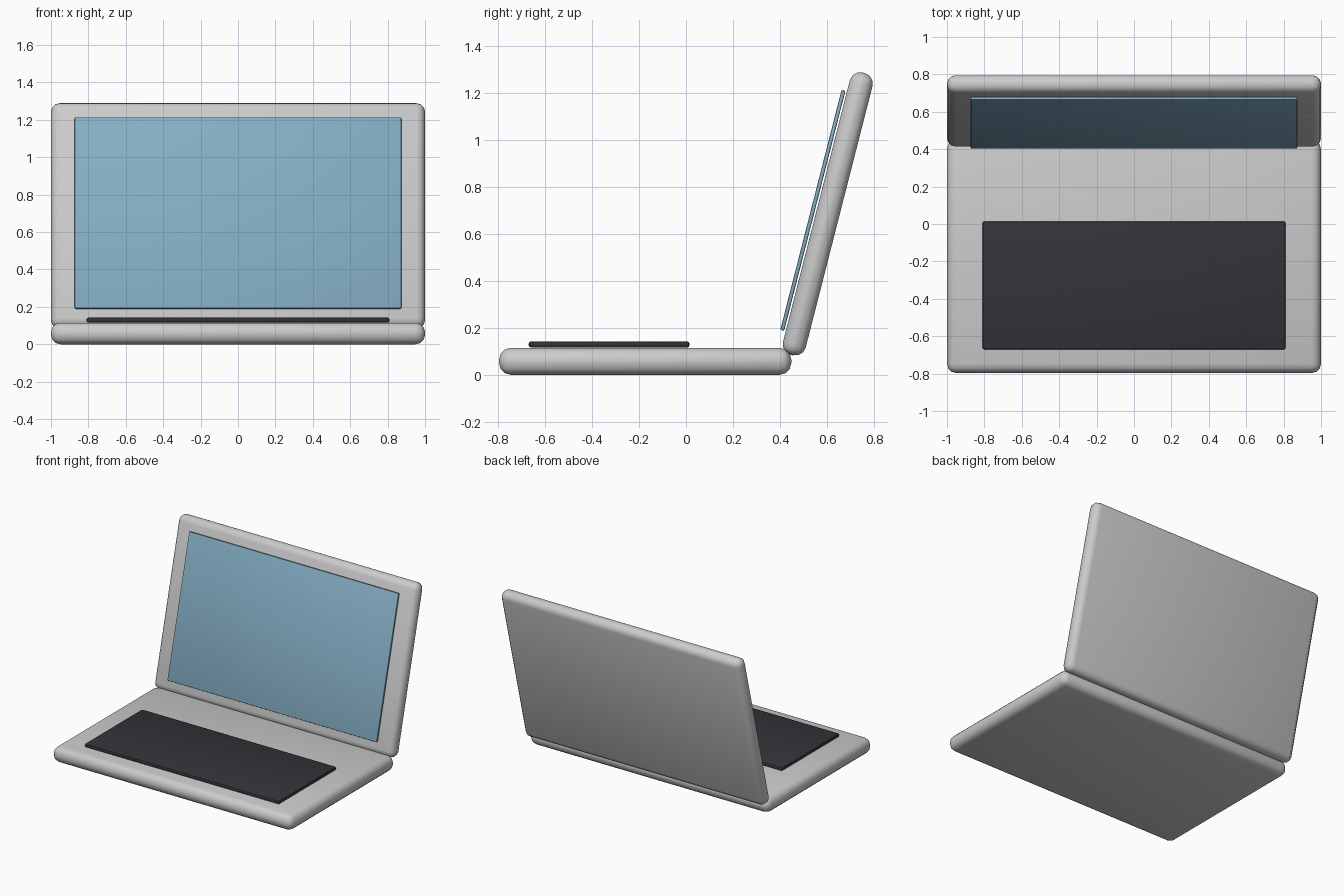
import bpy, math

if "Cube" in bpy.data.objects:
    bpy.data.objects.remove(bpy.data.objects["Cube"])

TILT = -0.25  # lid leans back about the x axis


def material(name, rgb):
    m = bpy.data.materials.new(name)
    m.diffuse_color = (*rgb, 1)
    m.use_nodes = True
    m.node_tree.nodes["Principled BSDF"].inputs["Base Color"].default_value = m.diffuse_color
    return m


def slab(name, size, loc, bevel, segments, tilt=0.0, mat=None):
    """Rounded box: cube with a bevel modifier, smooth shaded."""
    bpy.ops.mesh.primitive_cube_add(size=1, location=loc)
    ob = bpy.context.object
    ob.name = name
    ob.scale = size
    bpy.ops.object.transform_apply(location=False, rotation=False, scale=True)
    ob.rotation_euler.x = tilt
    b = ob.modifiers.new("rounding", 'BEVEL')
    b.width = bevel
    b.segments = segments
    bpy.ops.object.modifier_apply(modifier=b.name)
    bpy.ops.object.shade_smooth_by_angle(angle=math.radians(40))
    if mat:
        ob.data.materials.append(mat)
    return ob


dark = material("key_dark", (0.035, 0.033, 0.04))
blue = material("screen_blue", (0.23, 0.42, 0.55))

# lower body
slab("base", (2, 1.246, 0.115), (0, -0.174, 0.0575), 0.05, 3)
# keyboard plate resting on the base
slab("keyboard", (1.62, 0.685, 0.027), (0, -0.328, 0.1295), 0.01, 2, mat=dark)
# hinged lid
slab("lid", (2, 1.0 * 0.1, 1.242), (0, 0.6045, 0.686), 0.046, 3, TILT)
# display panel just in front of the lid
slab("screen", (1.746, 0.017, 1.056), (0, 0.541, 0.7015), 0.006, 2, TILT, blue)
